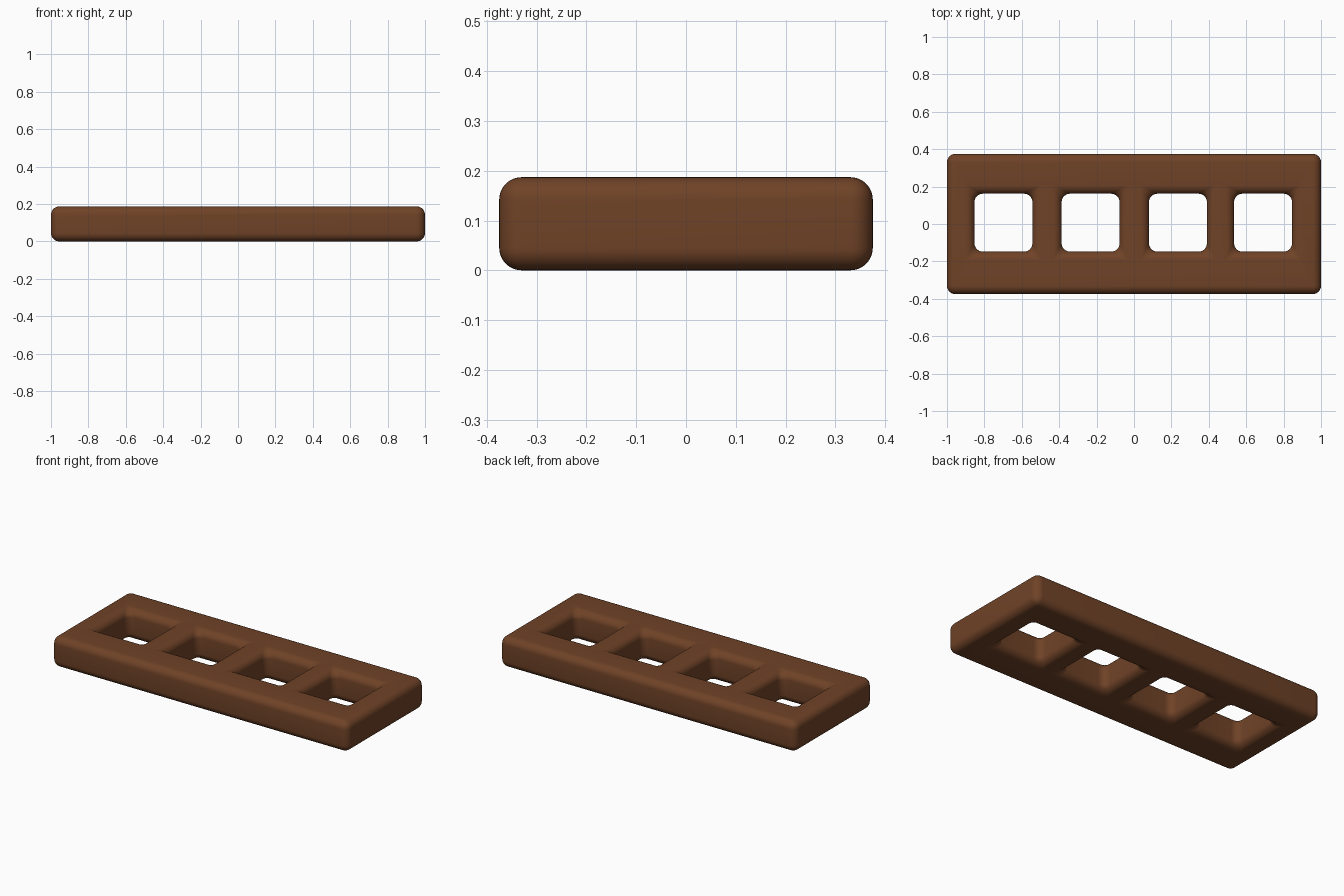
import bpy, bmesh, math

if "Cube" in bpy.data.objects:
    bpy.data.objects.remove(bpy.data.objects["Cube"])

H, R = 0.187, 0.045          # plate thickness, edge rounding
HOLE_X = (-0.698, -0.232, 0.235, 0.69)
HOLE_Y, HALF = 0.007, 0.155

brown = bpy.data.materials.new("brown wood")
brown.diffuse_color = (0.16, 0.055, 0.02, 1)
brown.use_nodes = True
brown.node_tree.nodes["Principled BSDF"].inputs["Base Color"].default_value = brown.diffuse_color


def make_object(name, bm):
    mesh = bpy.data.meshes.new(name)
    bmesh.ops.recalc_face_normals(bm, faces=bm.faces)
    bm.to_mesh(mesh)
    bm.free()
    ob = bpy.data.objects.new(name, mesh)
    bpy.context.collection.objects.link(ob)
    return ob


def ring(bm, cx, half, rad, z, n=6):
    """Rounded square loop of 4*(n+1) points."""
    verts = []
    for q, (sx, sy) in enumerate(((1, 1), (-1, 1), (-1, -1), (1, -1))):
        for i in range(n + 1):
            a = math.pi / 2 * (q + i / n)
            verts.append(bm.verts.new((cx + sx * (half - rad) + rad * math.cos(a),
                                       HOLE_Y + sy * (half - rad) + rad * math.sin(a), z)))
    return verts


# Plate with rounded edges
bm = bmesh.new()
bmesh.ops.create_cube(bm, size=1)
for v in bm.verts:
    v.co = (v.co.x * 2, v.co.y * 0.75, (v.co.z + 0.5) * H)
bmesh.ops.bevel(bm, geom=bm.edges[:], offset=R, segments=8, profile=0.5, affect='EDGES')
plate = make_object("plate", bm)
plate.data.materials.append(brown)

# Square cutters, flared at both ends so the hole rims come out rounded
bm = bmesh.new()
steps = 8
low = []
for i in range(steps + 1):
    a = math.pi / 2 * i / steps
    low.append((R * (1 - math.sin(a)), R * (1 - math.cos(a))))   # flare, height
low = [(f, z) for z, f in low][::-1]
low = [(f, z) for z, f in sorted((z, f) for f, z in low)]
profile = [(R, -0.05)] + low + [(f, H - z) for f, z in reversed(low)] + [(R, H + 0.05)]
for cx in HOLE_X:
    rings = [ring(bm, cx, HALF + f, max(R - f, 0.0015), z) for f, z in profile]
    for a, b in zip(rings, rings[1:]):
        for i in range(len(a)):
            j = (i + 1) % len(a)
            bm.faces.new((a[i], a[j], b[j], b[i]))
    bm.faces.new(rings[0])
    bm.faces.new(rings[-1])
cutter = make_object("hole_cutter", bm)
cutter.data.materials.append(brown)
cutter.hide_render = True
cutter.hide_set(True)

mod = plate.modifiers.new("holes", 'BOOLEAN')
mod.operation = 'DIFFERENCE'
mod.solver = 'EXACT'
mod.object = cutter

bpy.context.view_layer.objects.active = plate
plate.select_set(True)
bpy.ops.object.modifier_apply(modifier="holes")
bpy.data.objects.remove(cutter)
bpy.ops.object.shade_smooth_by_angle(angle=math.radians(35))
